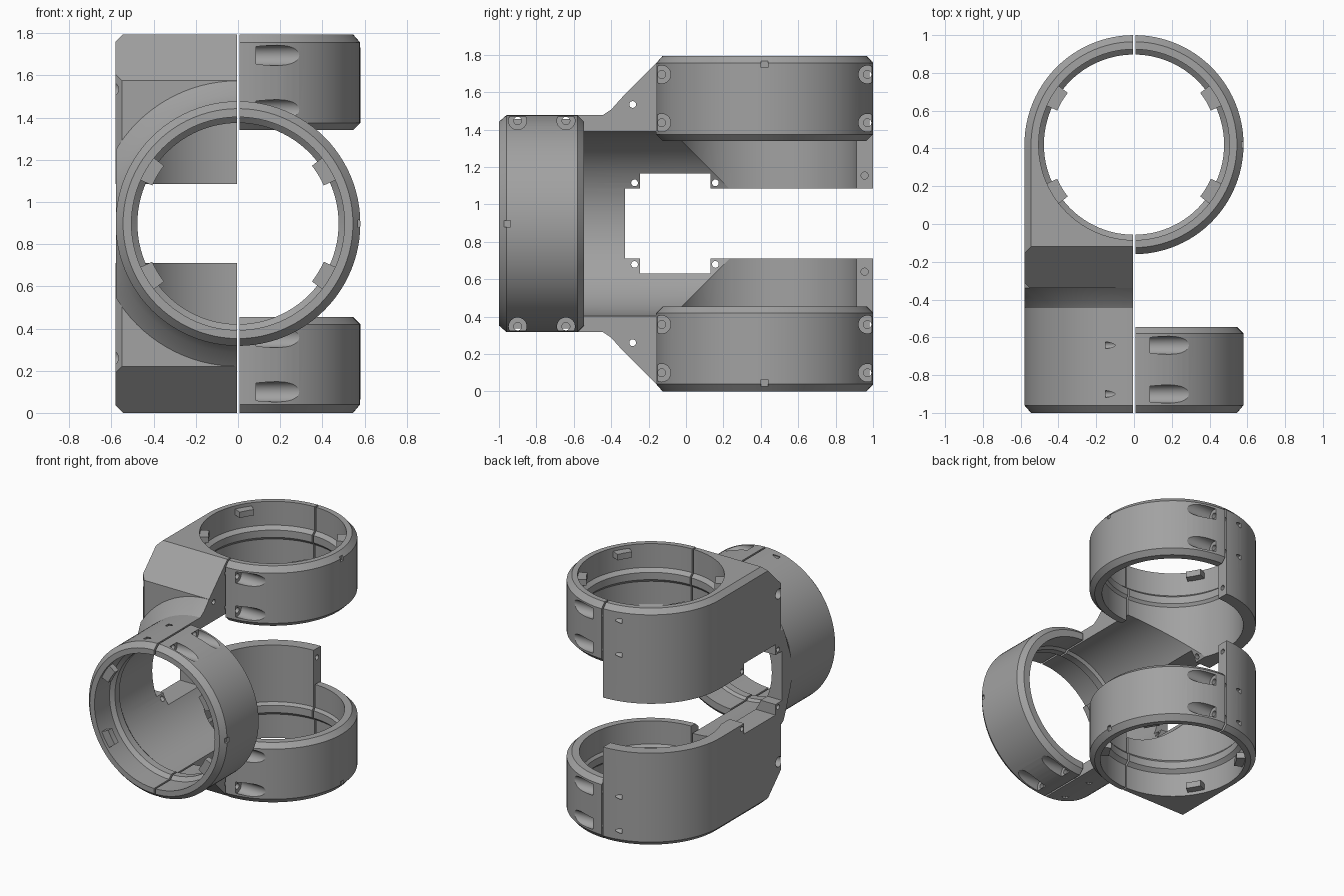
import bpy, bmesh
from math import sin, cos, pi, radians

cube = bpy.data.objects.get("Cube")
if cube:
    bpy.data.objects.remove(cube, do_unlink=True)

H, MID = 1.795, 0.8975      # overall height and its middle
YC, R = 0.42, 0.58          # upright ring centre, outer radius
SPLIT, GAP = -0.005, 0.008  # joint faces of body and clamps

grey = bpy.data.materials.new("plain grey")
grey.use_nodes = True
grey.diffuse_color = (0.36, 0.36, 0.36, 1)
grey.node_tree.nodes["Principled BSDF"].inputs["Base Color"].default_value = grey.diffuse_color

# Local ring frame: a = x, b = across, d = depth from the open end
RINGS = {
    "front": lambda a, b, d: (a, d - 1, MID + b),
    "upper": lambda a, b, d: (a, YC + b, H - d),
    "lower": lambda a, b, d: (a, YC + b, d),
}


def finish(bm, name):
    bmesh.ops.recalc_face_normals(bm, faces=bm.faces)
    mesh = bpy.data.meshes.new(name)
    bm.to_mesh(mesh)
    bm.free()
    mesh.materials.append(grey)
    obj = bpy.data.objects.new(name, mesh)
    bpy.context.scene.collection.objects.link(obj)
    return obj


def bridge(bm, loops, closed):
    """Skin a stack of point loops, capped or joined end to end."""
    rows = [[bm.verts.new(p) for p in loop] for loop in loops]
    n = len(rows[0])
    pairs = list(zip(rows, rows[1:])) + ([(rows[-1], rows[0])] if closed else [])
    for r0, r1 in pairs:
        for i in range(n):
            j = (i + 1) % n
            bm.faces.new((r0[i], r0[j], r1[j], r1[i]))
    if not closed:
        bm.faces.new(rows[0])
        bm.faces.new(rows[-1])


def lathe(name, profile, place, closed=False, n=96, clip=None):
    """Turn (depth, radius) points; clip keeps x above the given value."""
    bm = bmesh.new()
    loops = [[place(r * cos(2 * pi * i / n), r * sin(2 * pi * i / n), d) for i in range(n)]
             for d, r in profile]
    bridge(bm, loops, closed)
    if clip is not None:
        geom = bm.verts[:] + bm.edges[:] + bm.faces[:]
        bmesh.ops.bisect_plane(bm, geom=geom, plane_co=(clip, 0, 0), plane_no=(1, 0, 0), clear_inner=True)
        bmesh.ops.holes_fill(bm, edges=[e for e in bm.edges if e.is_boundary])
    return finish(bm, name)


def rod(x0, x1, r, y, z):
    return lathe("rod", [(x0, r), (x1, r)], lambda a, b, d: (d, y + a, z + b), n=32)


def prism(x0, x1, pts):
    bm = bmesh.new()
    bridge(bm, [[(x, y, z) for y, z in pts] for x in (x0, x1)], False)
    return finish(bm, "prism")


def box(x0, x1, y0, y1, z0, z1):
    return prism(x0, x1, [(y0, z0), (y1, z0), (y1, z1), (y0, z1)])


def combine(obj, other, op="DIFFERENCE"):
    mod = obj.modifiers.new("cut", "BOOLEAN")
    mod.operation, mod.solver, mod.object = op, "EXACT", other
    bpy.context.view_layer.update()
    result = bpy.data.meshes.new_from_object(obj.evaluated_get(bpy.context.evaluated_depsgraph_get()))
    obj.modifiers.clear()
    obj.data = result
    bpy.data.objects.remove(other, do_unlink=True)


def smooth(obj):
    bpy.ops.object.select_all(action="DESELECT")
    obj.select_set(True)
    bpy.context.view_layer.objects.active = obj
    bpy.ops.object.shade_smooth_by_angle(angle=radians(25))


# Stepped bore shared by the body and the clamps
BORE = [(0.18, 0.505), (0.205, 0.477), (0.26, 0.477), (0.28, 0.493)]
BOLTS = [(b, d) for b in (-0.55, 0.55) for d in (0.1, 0.358)]

# Half-ring clamps with bolt pockets and an index notch
for ring, place in RINGS.items():
    outer = [(0.455, 0.545), (0.42, R), (0.04, R), (0, 0.545)]
    clamp = lathe(ring + "_clamp", [(0, 0.505)] + BORE + [(0.455, 0.493)] + outer,
                  place, closed=True, clip=GAP)
    for b, d in BOLTS:
        _, y, z = place(0, b, d)
        combine(clamp, rod(0.085, 0.7, 0.048, y, z))
        combine(clamp, rod(-0.1, 0.1, 0.021, y, z))
    _, y, z = place(0, 0, 0.045)
    combine(clamp, box(0.565, 0.6, y - 0.018, y + 0.018, z - 0.018, z + 0.018))
    smooth(clamp)


# Main body: U-shaped block with chamfered rims
def u_loop(z, r):
    arc = [(r * cos(pi - i * pi / 48), YC + r * sin(pi - i * pi / 48), z) for i in range(25)]
    return [(0.1, YC + r, z), (0.1, -0.34, z), (0.03 - r, -0.34, z), (-r, -0.31, z)] + arc


bm = bmesh.new()
bridge(bm, [u_loop(0, R - 0.035), u_loop(0.035, R), u_loop(H - 0.035, R), u_loop(H, R - 0.035)], False)
body = finish(bm, "main_body")

# Sloped shoulders at top and bottom
slope = [(-0.02, H + 0.1), (-0.5, H - 0.38), (-0.5, H + 0.1)]
combine(body, prism(-1, 1, slope))
combine(body, prism(-1, 1, [(y, H - z) for y, z in slope]))

# Front pipe flaring into the block
pipe = lathe("pipe", [(0, 0.545), (0.04, R), (0.555, R), (0.6, 0.61), (0.66, 0.677), (0.7, 0.677)],
             RINGS["front"], clip=-0.5795)
combine(body, box(SPLIT, 1, -2, 2, -1, 3))
combine(pipe, box(SPLIT, 1, -2, 2, -1, 3))
combine(body, pipe, "UNION")

# Bores
for ring, place in RINGS.items():
    end = 1.42 if ring == "front" else 0.9
    combine(body, lathe("bore", [(-0.1, 0.505)] + BORE + [(end, 0.493)], place))

# Side window
combine(body, box(-1, 1, -0.325, 1.5, 0.71, 1.085))
combine(body, box(-1, 1, -0.245, 0.13, 0.63, 1.165))

# Bolt holes in the joint face, wall and window corners
for ring, place in RINGS.items():
    for b, d in BOLTS:
        _, y, z = place(0, b, d)
        combine(body, rod(-0.15, 0.1, 0.021, y, z))
for s in (-1, 1):
    combine(body, rod(-0.15, 0.1, 0.019, 0.955, MID + s * 0.257))
    combine(body, rod(-0.7, 0.1, 0.018, -0.285, MID + s * 0.637))
    combine(body, rod(-0.7, -0.48, 0.038, -0.285, MID + s * 0.637))
    for y in (-0.275, 0.157):
        combine(body, rod(-0.7, 0.1, 0.018, y, MID + s * 0.218))
smooth(body)

# Locking lugs inside each open end
for ring, place in RINGS.items():
    bm = bmesh.new()
    for sx in (-1, 1):
        for sv in (-1, 1):
            angles = [radians(24 + 3.5 * i) for i in range(5)]
            edge = [(0.445, t) for t in angles] + [(0.525, t) for t in reversed(angles)]
            bridge(bm, [[place(sx * r * cos(t), sv * r * sin(t), d) for r, t in edge]
                        for d in (0.025, 0.07)], False)
    smooth(finish(bm, ring + "_locking_lugs"))
